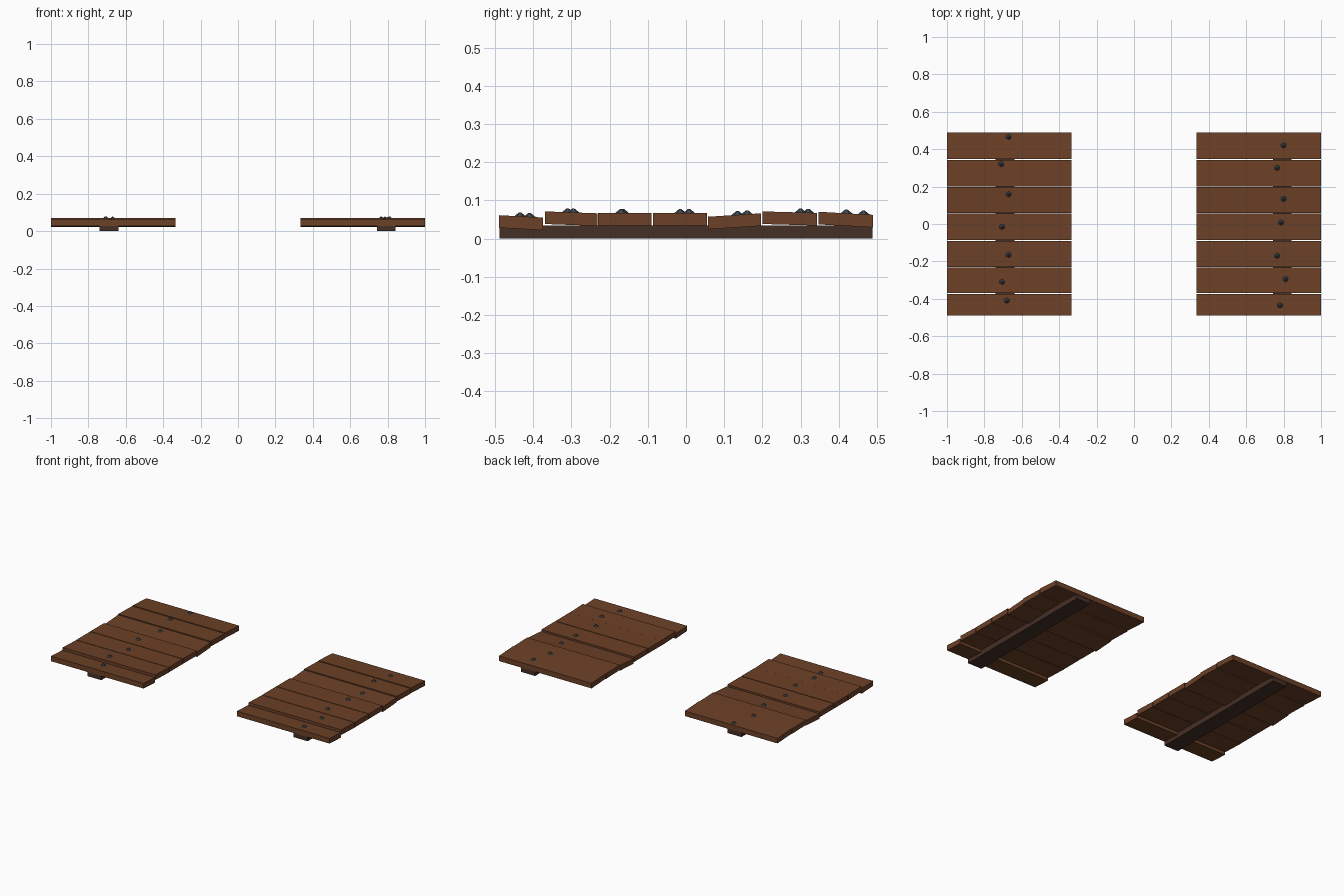
import bpy, bmesh
from mathutils import Matrix

if "Cube" in bpy.data.objects:
    bpy.data.objects.remove(bpy.data.objects["Cube"])


def material(name, rgb):
    m = bpy.data.materials.new(name)
    m.diffuse_color = (*rgb, 1)
    m.use_nodes = True
    m.node_tree.nodes["Principled BSDF"].inputs["Base Color"].default_value = m.diffuse_color
    return m


WOOD = material("brown wood", (0.15, 0.052, 0.020))
DARK = material("dark wood", (0.060, 0.029, 0.019))
IRON = material("grey iron", (0.055, 0.070, 0.085))


def finish(name, bm, mat):
    bmesh.ops.recalc_face_normals(bm, faces=bm.faces)
    me = bpy.data.meshes.new(name)
    bm.to_mesh(me)
    bm.free()
    me.materials.append(mat)
    bpy.context.collection.objects.link(bpy.data.objects.new(name, me))


def prism(name, x0, x1, profile, mat):
    """Extrude a (y, z) outline along x."""
    bm = bmesh.new()
    face = bm.faces.new([bm.verts.new((x0, y, z)) for y, z in profile])
    ext = bmesh.ops.extrude_face_region(bm, geom=[face])["geom"]
    bmesh.ops.translate(bm, vec=(x1 - x0, 0, 0),
                        verts=[v for v in ext if isinstance(v, bmesh.types.BMVert)])
    finish(name, bm, mat)


# Planks: front y, back y, top z at front, top z at back
planks = [(-0.490, -0.374, 0.061, 0.055), (-0.370, -0.232, 0.071, 0.066),
          (-0.230, -0.090, 0.067, 0.067), (-0.086, 0.055, 0.067, 0.067),
          (0.058, 0.197, 0.057, 0.066), (0.200, 0.343, 0.071, 0.067),
          (0.347, 0.490, 0.070, 0.062)]
THICK = 0.033

# Decks: side, plank x range, beam x range, nail positions
decks = [("left", (-1, -0.335), (-0.74, -0.64),
          [(-0.68, -0.41), (-0.705, -0.31), (-0.67, -0.165), (-0.705, -0.015),
           (-0.67, 0.16), (-0.71, 0.32), (-0.67, 0.465)]),
         ("right", (0.335, 1), (0.742, 0.842),
          [(0.78, -0.435), (0.81, -0.295), (0.765, -0.17), (0.785, 0.008),
           (0.80, 0.135), (0.765, 0.30), (0.80, 0.42)])]

for side, (x0, x1), (b0, b1), nails in decks:
    # support beam below the planks
    prism(side + "_beam", b0, b1,
          [(-0.488, 0), (0.488, 0), (0.488, 0.034), (-0.488, 0.034)], DARK)
    for i, ((y0, y1, z0, z1), (nx, ny)) in enumerate(zip(planks, nails), 1):
        prism(f"{side}_plank_{i}", x0, x1,
              [(y0, z0 - THICK), (y1, z1 - THICK), (y1, z1), (y0, z0)], WOOD)
        # pointed nail head sitting on the plank
        z = z0 + (z1 - z0) * (ny - y0) / (y1 - y0)
        bm = bmesh.new()
        bmesh.ops.create_cone(bm, cap_ends=True, segments=6, radius1=0.019,
                              radius2=0.003, depth=0.013,
                              matrix=Matrix.Translation((nx, ny, z + 0.0035)))
        finish(f"{side}_nail_{i}", bm, IRON)
